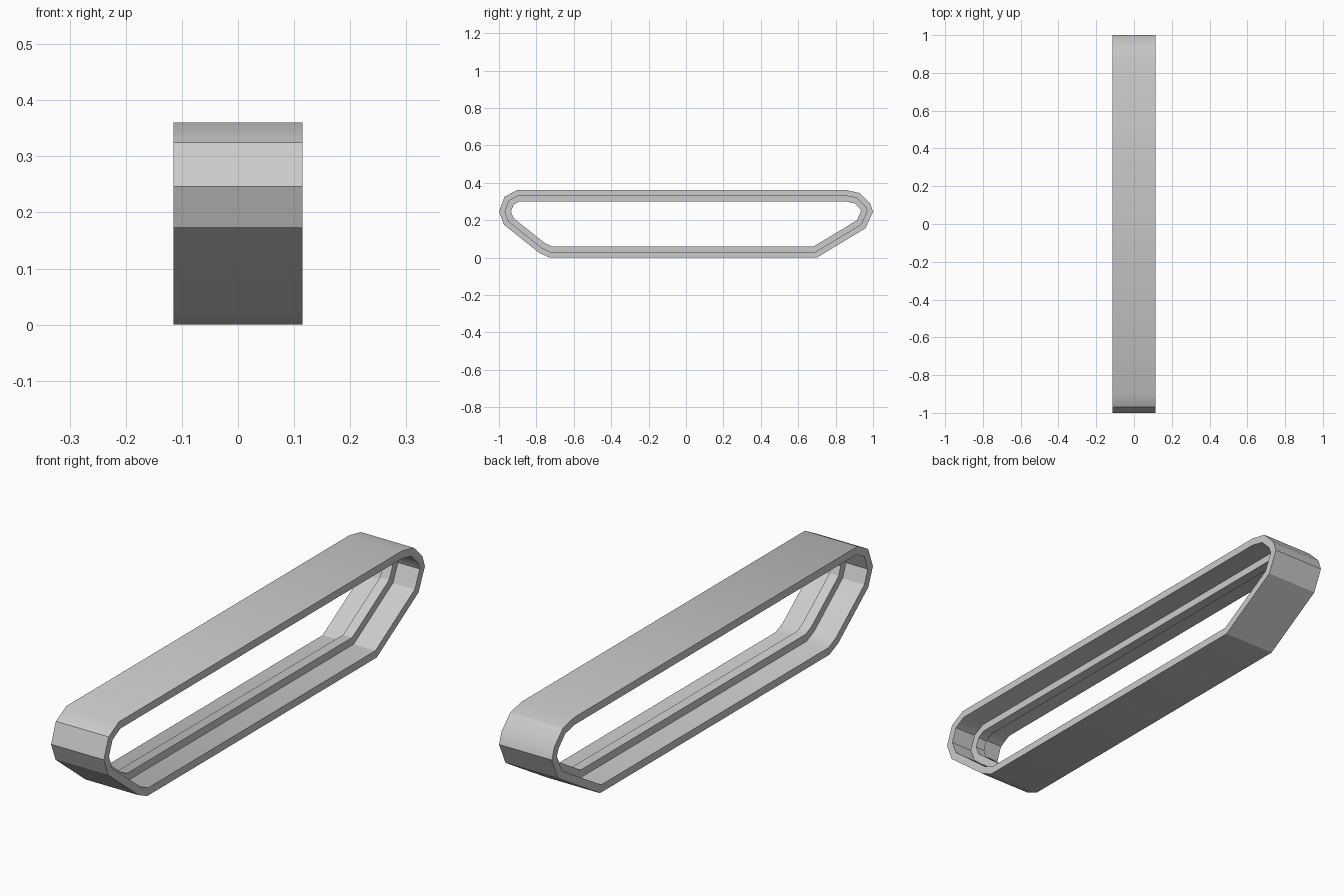
import bpy
import bmesh
from mathutils import Vector

cube = bpy.data.objects.get("Cube")
if cube:
    bpy.data.objects.remove(cube, do_unlink=True)

grey = bpy.data.materials.new("light_grey")
grey.use_nodes = True
colour = (0.6, 0.6, 0.6, 1)
grey.diffuse_color = colour
grey.node_tree.nodes["Principled BSDF"].inputs["Base Color"].default_value = colour

# Outer side outline as (y, z), counter-clockwise from the lower front
OUTLINE = [Vector(p) for p in (
    (-0.73, 0), (0.70, 0), (0.96, 0.157), (1, 0.245), (0.985, 0.29),
    (0.93, 0.345), (0.86, 0.36), (-0.905, 0.36), (-0.97, 0.325),
    (-1, 0.246), (-0.972, 0.174), (-0.785, 0.025))]


def inset(points, distance):
    """Move every edge of the closed outline inward, with mitred corners."""
    result = []
    for i, p in enumerate(points):
        before = (p - points[i - 1]).normalized()
        after = (points[(i + 1) % len(points)] - p).normalized()
        n1 = Vector((-before.y, before.x))
        n2 = Vector((-after.y, after.x))
        result.append(p + (n1 + n2) * distance / (1 + n1.dot(n2)))
    return result


def make_loop(name, half_width, outer, inner):
    """Closed belt with a rectangular section between two inset depths."""
    bm = bmesh.new()
    section = ((half_width, outer), (half_width, inner),
               (-half_width, inner), (-half_width, outer))
    rings = [[bm.verts.new((x, p.x, p.y)) for p in inset(OUTLINE, depth)]
             for x, depth in section]
    count = len(OUTLINE)
    for k, ring in enumerate(rings):
        following = rings[(k + 1) % len(rings)]
        for i in range(count):
            j = (i + 1) % count
            bm.faces.new((ring[i], ring[j], following[j], following[i]))
    bmesh.ops.recalc_face_normals(bm, faces=bm.faces)
    mesh = bpy.data.meshes.new(name)
    bm.to_mesh(mesh)
    bm.free()
    mesh.materials.append(grey)
    obj = bpy.data.objects.new(name, mesh)
    bpy.context.collection.objects.link(obj)
    bpy.ops.object.select_all(action='DESELECT')
    obj.select_set(True)
    bpy.context.view_layer.objects.active = obj
    bpy.ops.object.shade_smooth_by_angle()


# Wide belt, and the narrow guide ridge along its inside
make_loop("track_belt", 0.115, 0, 0.03)
make_loop("guide_ridge", 0.02, 0.028, 0.06)
